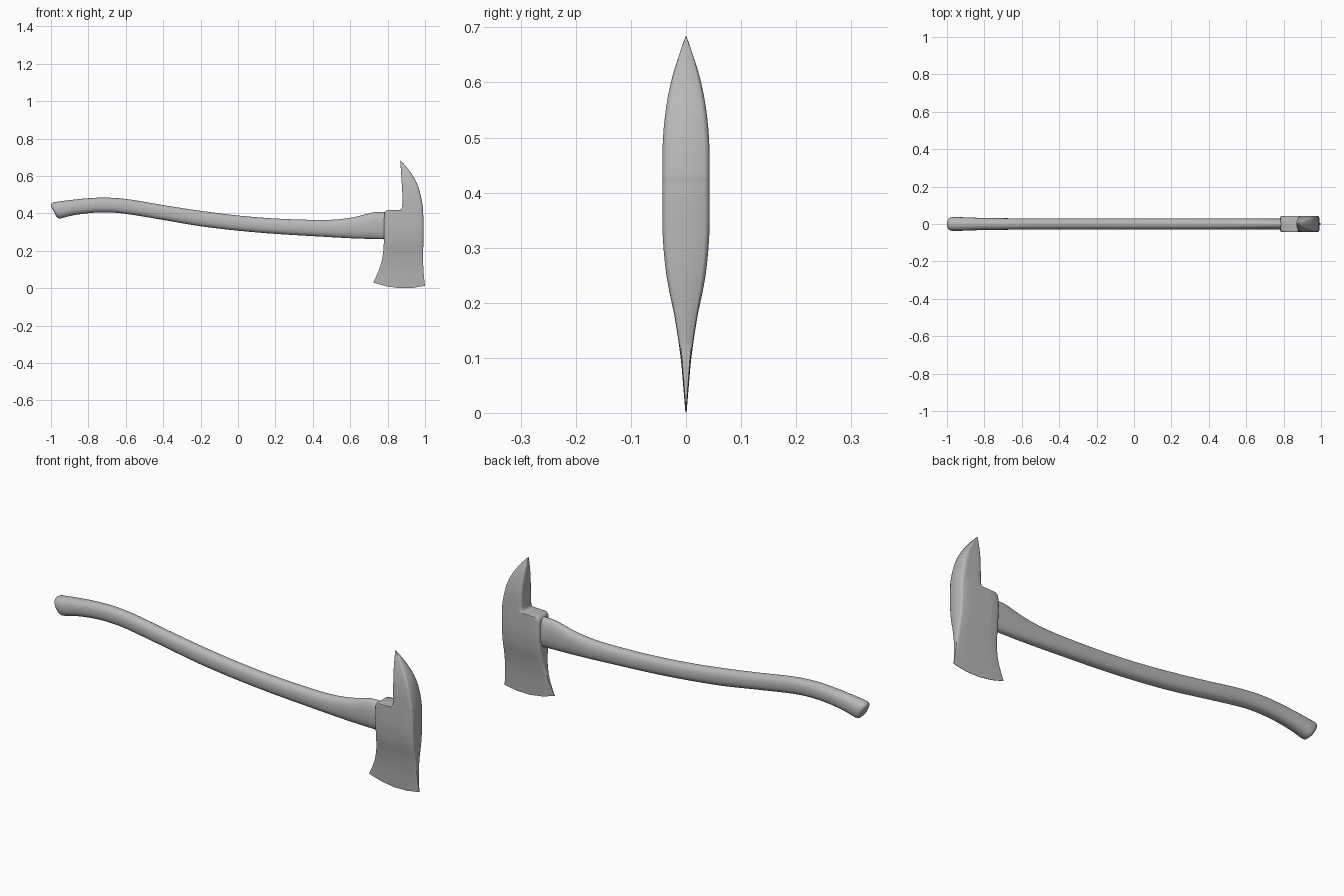
import bpy, bmesh, math

# Dark grey shared by both parts
grey = bpy.data.materials.new("dark_grey")
grey.diffuse_color = (0.48, 0.48, 0.48, 1)


def smooth_rows(rows, steps):
    """Catmull-Rom interpolation through a short list of section rows."""
    out = []
    for i in range(len(rows) - 1):
        a, b, c, d = (rows[min(max(j, 0), len(rows) - 1)] for j in range(i - 1, i + 3))
        for s in range(steps):
            t = s / steps
            out.append(tuple(
                0.5 * (2 * q + (r - p) * t + (2 * p - 5 * q + 4 * r - e) * t ** 2
                       + (3 * q - p - 3 * r + e) * t ** 3)
                for p, q, r, e in zip(a, b, c, d)))
    return out + [rows[-1]]


def loft(name, rings, angle):
    bm = bmesh.new()
    loops = [[bm.verts.new(p) for p in ring] for ring in rings]
    n = len(loops[0])
    for a, b in zip(loops, loops[1:]):
        for i in range(n):
            bm.faces.new((a[i], a[(i + 1) % n], b[(i + 1) % n], b[i]))
    bm.faces.new(loops[0])
    bm.faces.new(loops[-1])
    bmesh.ops.recalc_face_normals(bm, faces=bm.faces)
    mesh = bpy.data.meshes.new(name)
    bm.to_mesh(mesh)
    bm.free()
    mesh.materials.append(grey)
    obj = bpy.data.objects.new(name, mesh)
    bpy.context.collection.objects.link(obj)
    bpy.ops.object.select_all(action='DESELECT')
    obj.select_set(True)
    bpy.context.view_layer.objects.active = obj
    bpy.ops.object.shade_smooth_by_angle(angle=math.radians(angle))
    return obj


# Handle: top x, z, bottom x, z, half width
handle_rows = smooth_rows([
    (-0.99, 0.463, -0.945, 0.378, 0.038),
    (-0.90, 0.475, -0.88, 0.394, 0.035),
    (-0.80, 0.485, -0.79, 0.406, 0.032),
    (-0.70, 0.488, -0.70, 0.409, 0.031),
    (-0.58, 0.478, -0.60, 0.401, 0.030),
    (-0.39, 0.446, -0.41, 0.370, 0.030),
    (-0.20, 0.417, -0.21, 0.336, 0.030),
    (0.00, 0.392, 0.00, 0.311, 0.030),
    (0.20, 0.376, 0.20, 0.294, 0.030),
    (0.40, 0.369, 0.40, 0.282, 0.030),
    (0.52, 0.371, 0.52, 0.275, 0.030),
    (0.62, 0.384, 0.62, 0.270, 0.030),
    (0.71, 0.407, 0.71, 0.267, 0.030),
    (0.75, 0.411, 0.75, 0.266, 0.030),
    (0.80, 0.411, 0.80, 0.265, 0.030)], 4)


def oval(row, scale=1.0, push=0.0, n=32):
    xt, zt, xb, zb, w = row
    ring = []
    for k in range(n):
        a = 2 * math.pi * k / n
        c, s = (math.copysign(abs(v) ** 0.87, v) for v in (math.cos(a), math.sin(a)))
        ring.append(((xt + xb) / 2 + c * scale * (xt - xb) / 2 - push, s * scale * w,
                     (zt + zb) / 2 + c * scale * (zt - zb) / 2 - push * 0.4))
    return ring


# Slightly domed butt end, then the shaft
cap = [oval(handle_rows[0], s, p) for s, p in ((0.6, 0.02), (0.85, 0.016), (0.95, 0.01))]
loft("handle", cap + [oval(r) for r in handle_rows], 50)

# Axe head: left x, z, right x, z, half thickness, downward sag of the row
blade = smooth_rows([
    (0.720, 0.035, 0.997, 0.017, 0.001, 0.022),
    (0.735, 0.065, 0.993, 0.050, 0.004, 0.018),
    (0.757, 0.120, 0.988, 0.110, 0.010, 0.008),
    (0.771, 0.180, 0.987, 0.180, 0.021, 0),
    (0.777, 0.250, 0.988, 0.250, 0.035, 0),
    (0.778, 0.320, 0.988, 0.320, 0.042, 0),
    (0.779, 0.380, 0.988, 0.380, 0.043, 0),
    (0.781, 0.408, 0.987, 0.408, 0.043, 0),
    (0.791, 0.421, 0.986, 0.421, 0.043, 0)], 3)
pick = smooth_rows([
    (0.862, 0.423, 0.986, 0.426, 0.043, 0),
    (0.874, 0.435, 0.985, 0.440, 0.043, 0),
    (0.876, 0.500, 0.974, 0.500, 0.042, 0),
    (0.873, 0.560, 0.956, 0.560, 0.036, 0),
    (0.870, 0.610, 0.929, 0.610, 0.026, 0),
    (0.867, 0.650, 0.900, 0.650, 0.014, 0),
    (0.865, 0.688, 0.868, 0.686, 0.001, 0)], 3)


def slab(row):
    xl, zl, xr, zr, w, sag = row
    r = min(0.012, 0.2 * (xr - xl)) / (xr - xl)
    half = [(0, 0.78), (0.3 * r, 0.93), (r, 1), (0.25, 1), (0.5, 1),
            (0.75, 1), (1 - r, 1), (1 - 0.3 * r, 0.93), (1, 0.78)]
    side = [(xl + (xr - xl) * u, w * f, zl + (zr - zl) * u - sag * 4 * u * (1 - u))
            for u, f in half]
    return side + [(x, -y, z) for x, y, z in reversed(side)]


loft("axe_head", [slab(r) for r in blade + pick], 60)

# Sit the model on the ground, centred on x
objs = list(bpy.context.collection.objects)
pts = [v.co.copy() for o in objs for v in o.data.vertices]
low = min(p.z for p in pts)
mid = (min(p.x for p in pts) + max(p.x for p in pts)) / 2
for o in objs:
    for v in o.data.vertices:
        v.co.x -= mid
        v.co.z -= low
